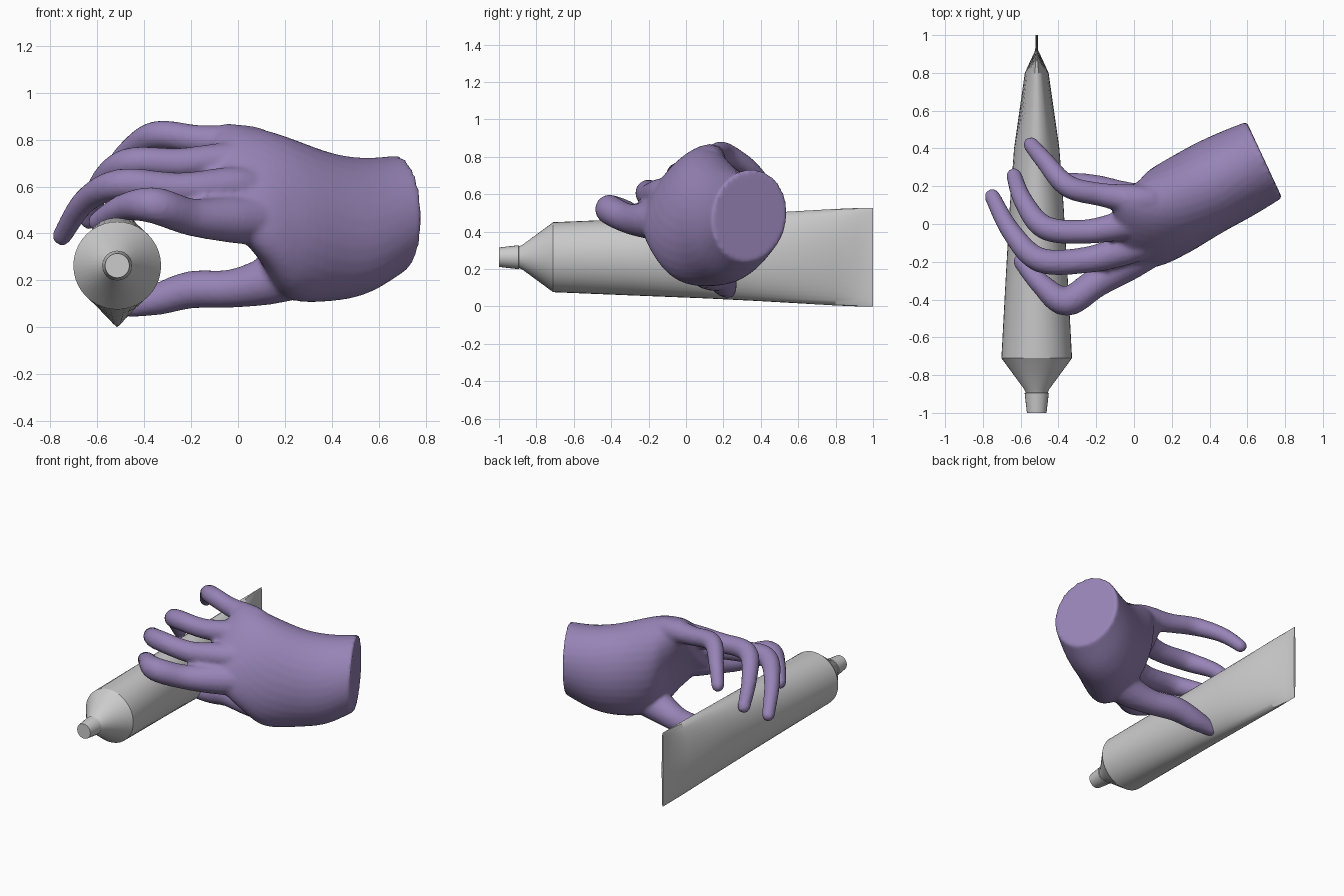
import bpy, bmesh
from math import sin, cos, pi, radians
from mathutils import Vector

if "Cube" in bpy.data.objects:
    bpy.data.objects.remove(bpy.data.objects["Cube"])


def spline(pts, n):
    """Catmull-Rom through tuples of any length."""
    out = []
    for i in range(len(pts) - 1):
        p0, p1 = pts[max(i - 1, 0)], pts[i]
        p2, p3 = pts[i + 1], pts[min(i + 2, len(pts) - 1)]
        for k in range(n):
            t = k / n
            out.append(tuple(0.5 * (2 * b + (c - a) * t + (2 * a - 5 * b + 4 * c - d) * t * t
                                    + (3 * b - a - 3 * c + d) * t ** 3)
                             for a, b, c, d in zip(p0, p1, p2, p3)))
    return out + [pts[-1]]


def loft(bm, rings):
    """Bridge rings of points and close both ends."""
    vs = [[bm.verts.new(p) for p in r] for r in rings]
    n = len(vs[0])
    for a, b in zip(vs, vs[1:]):
        for i in range(n):
            j = (i + 1) % n
            bm.faces.new((a[i], a[j], b[j], b[i]))
    bm.faces.new(vs[0])
    bm.faces.new(vs[-1])


def ellipse(c, u, v, n):
    return [c + u * cos(2 * pi * i / n) + v * sin(2 * pi * i / n) for i in range(n)]


def digit(bm, pts):
    """Tapered round-tipped tube through (x, y, z, radius) points."""
    path = spline(pts, 6)
    cs = [Vector(p[:3]) for p in path]
    rings = []
    for i, p in enumerate(path):
        t = (cs[min(i + 1, len(cs) - 1)] - cs[max(i - 1, 0)]).normalized()
        side = t.cross(Vector((0, 0, 1))).normalized()
        up = side.cross(t)
        rings.append(ellipse(cs[i], side * p[3], up * p[3], 16))
    r = path[-1][3]
    for k in range(1, 5):
        a = k * pi / 2 / 4.3
        rings.append(ellipse(cs[-1] + t * r * sin(a), side * r * cos(a), up * r * cos(a), 16))
    loft(bm, rings)


def make(name, bm):
    bmesh.ops.recalc_face_normals(bm, faces=bm.faces)
    me = bpy.data.meshes.new(name)
    bm.to_mesh(me)
    bm.free()
    ob = bpy.data.objects.new(name, me)
    bpy.context.collection.objects.link(ob)
    return ob


def make_tube(name, sections, n=40):
    """Loft along y from (y, half width, half height)."""
    bm = bmesh.new()
    loft(bm, [ellipse(Vector((-0.515, y, 0.263)), Vector((w, 0, 0)), Vector((0, 0, h)), n)
              for y, w, h in sections])
    ob = make(name, bm)
    bpy.context.view_layer.objects.active = ob
    ob.select_set(True)
    bpy.ops.object.shade_smooth_by_angle(angle=radians(25))
    ob.select_set(False)


# squeezed tube: round shoulder end, flat crimped tail
make_tube("tube_body", [(-0.90, 0.055, 0.055), (-0.875, 0.066, 0.066), (-0.71, 0.187, 0.187),
                        (-0.3, 0.165, 0.204), (0.1, 0.142, 0.22), (0.4, 0.12, 0.235),
                        (0.8, 0.063, 0.258), (0.92, 0.008, 0.263), (1.0, 0.006, 0.263)])
make_tube("tube_cap", [(-1.0, 0.052, 0.052), (-0.895, 0.064, 0.064), (-0.89, 0.05, 0.05)], 24)

bm = bmesh.new()
# forearm and palm: x, y, z, half height, half width, lean, heading
stations = [(0.69, 0.34, 0.485, 0.25, 0.22, 18, 25),
            (0.54, 0.265, 0.435, 0.29, 0.235, 11, 26),
            (0.385, 0.185, 0.43, 0.32, 0.24, 8, 27),
            (0.19, 0.07, 0.475, 0.36, 0.23, 17, 25),
            (0.08, 0.0, 0.56, 0.33, 0.175, 32, 18),
            (-0.03, -0.02, 0.63, 0.30, 0.12, 42, 10),
            (-0.10, -0.03, 0.63, 0.25, 0.07, 43, 5)]
rings = []
for x, y, z, a, b, lean, head in spline(stations, 5):
    lean, head = radians(lean), radians(head)
    h, up = Vector((-sin(head), cos(head), 0)), Vector((0, 0, 1))
    rings.append(ellipse(Vector((x, y, z)), (up * cos(lean) + h * sin(lean)) * a,
                         (h * cos(lean) - up * sin(lean)) * b, 32))
loft(bm, rings)

# index, middle, ring, little finger, thumb
for pts in (
    [(0.08, -0.12, 0.46, 0.11), (-0.03, -0.20, 0.46, 0.10), (-0.2, -0.31, 0.47, 0.08),
     (-0.36, -0.41, 0.52, 0.078), (-0.49, -0.32, 0.51, 0.058), (-0.595, -0.2, 0.45, 0.045)],
    [(0.08, -0.08, 0.6, 0.08), (-0.03, -0.13, 0.6, 0.085), (-0.25, -0.19, 0.59, 0.07),
     (-0.5, -0.19, 0.61, 0.066), (-0.65, -0.04, 0.54, 0.053), (-0.75, 0.145, 0.39, 0.042)],
    [(0.08, 0.02, 0.69, 0.08), (-0.03, 0.0, 0.71, 0.08), (-0.25, -0.04, 0.7, 0.065),
     (-0.47, -0.02, 0.7, 0.064), (-0.585, 0.12, 0.61, 0.052), (-0.635, 0.255, 0.46, 0.042)],
    [(0.09, 0.12, 0.77, 0.08), (0.0, 0.13, 0.785, 0.08), (-0.17, 0.155, 0.8, 0.063),
     (-0.35, 0.2, 0.82, 0.06), (-0.47, 0.33, 0.745, 0.05), (-0.545, 0.42, 0.65, 0.042)],
    [(0.3, 0.1, 0.27, 0.14), (0.13, 0.11, 0.2, 0.105), (-0.03, 0.14, 0.165, 0.082),
     (-0.2, 0.18, 0.16, 0.08), (-0.34, 0.205, 0.12, 0.068), (-0.46, 0.22, 0.09, 0.048)],
):
    digit(bm, pts)
hand = make("hand", bm)

# fuse the digits and palm into one soft skin
rm = hand.modifiers.new("fuse", 'REMESH')
rm.mode = 'VOXEL'
rm.voxel_size = 0.014
rm.use_smooth_shade = True
sm = hand.modifiers.new("soften", 'SMOOTH')
sm.factor = 0.5
sm.iterations = 4
mat = bpy.data.materials.new("purple")
mat.diffuse_color = (0.31, 0.23, 0.47, 1)
mat.use_nodes = True
mat.node_tree.nodes["Principled BSDF"].inputs["Base Color"].default_value = mat.diffuse_color
hand.data.materials.append(mat)
